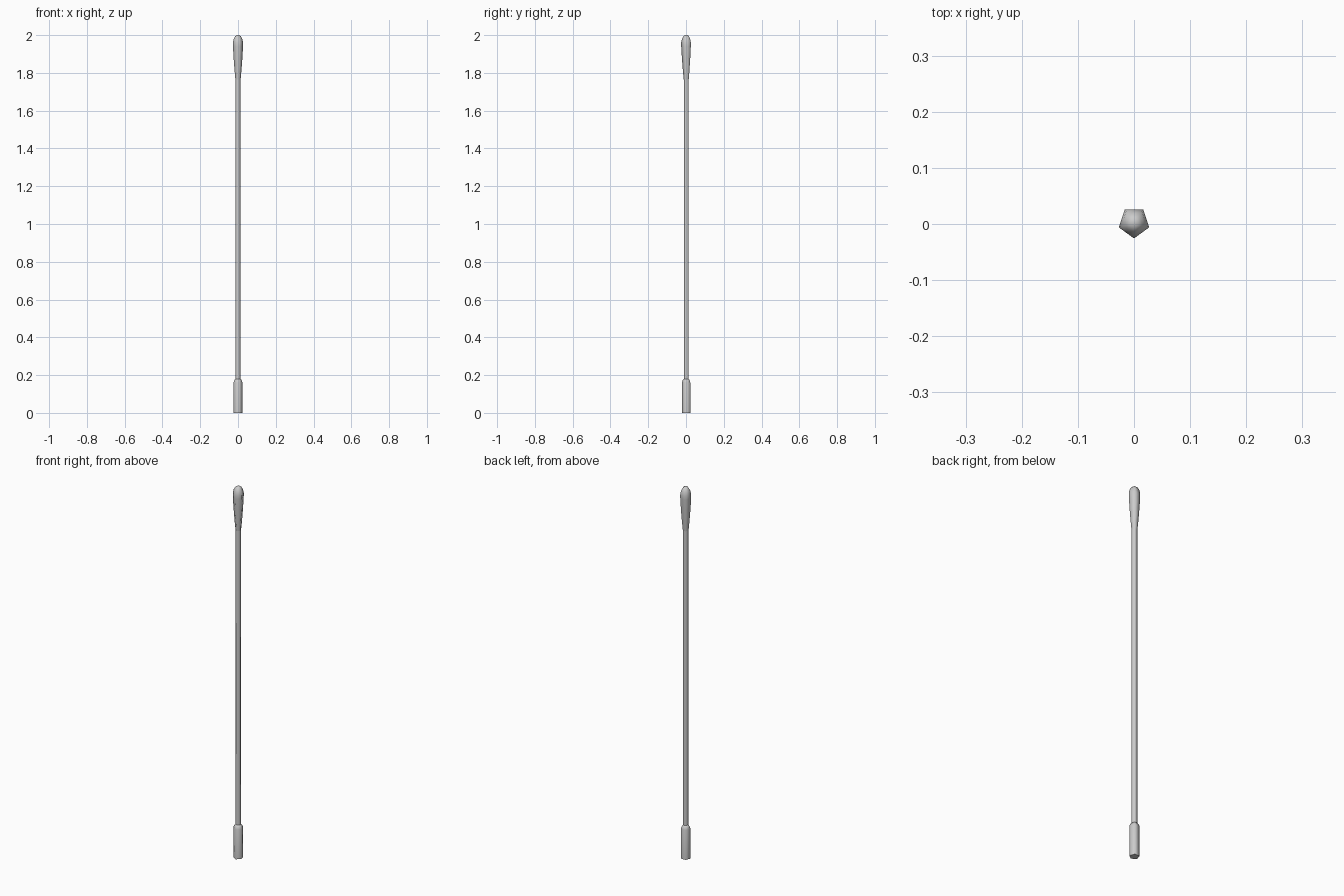
import bpy, bmesh, math

if "Cube" in bpy.data.objects:
    bpy.data.objects.remove(bpy.data.objects["Cube"])

SIDES = 5
CY = 0.0027  # centres the pentagon's bounds on y = 0


def lathe(name, profile):
    """Five-sided solid from (radius, z) rings, capped at both ends."""
    bm = bmesh.new()
    rings = []
    for r, z in profile:
        rings.append([bm.verts.new((r * math.cos(a), CY + r * math.sin(a), z))
                      for a in (-math.pi / 2 + i * math.tau / SIDES for i in range(SIDES))])
    for lo, hi in zip(rings, rings[1:]):
        for i in range(SIDES):
            j = (i + 1) % SIDES
            bm.faces.new((lo[i], lo[j], hi[j], hi[i]))
    bm.faces.new(rings[0][::-1])
    bm.faces.new(rings[-1])
    mesh = bpy.data.meshes.new(name)
    bm.to_mesh(mesh)
    bm.free()
    obj = bpy.data.objects.new(name, mesh)
    bpy.context.collection.objects.link(obj)
    bpy.context.view_layer.objects.active = obj
    obj.select_set(True)
    bpy.ops.object.shade_smooth_by_angle(angle=math.radians(75))
    obj.select_set(False)
    return obj


# Thick grip at the foot, with a short shoulder
lathe("grip", [(0.025, 0), (0.025, 0.16), (0.021, 0.172), (0.0145, 0.18)])
# Long thin rod
lathe("shaft", [(0.0145, 0.17), (0.0145, 1.78)])
# Swollen bud-shaped head
lathe("head", [(0.0145, 1.765), (0.019, 1.81), (0.0245, 1.88), (0.028, 1.94),
               (0.0284, 1.96), (0.024, 1.98), (0.016, 1.994), (0.008, 2.0)])
